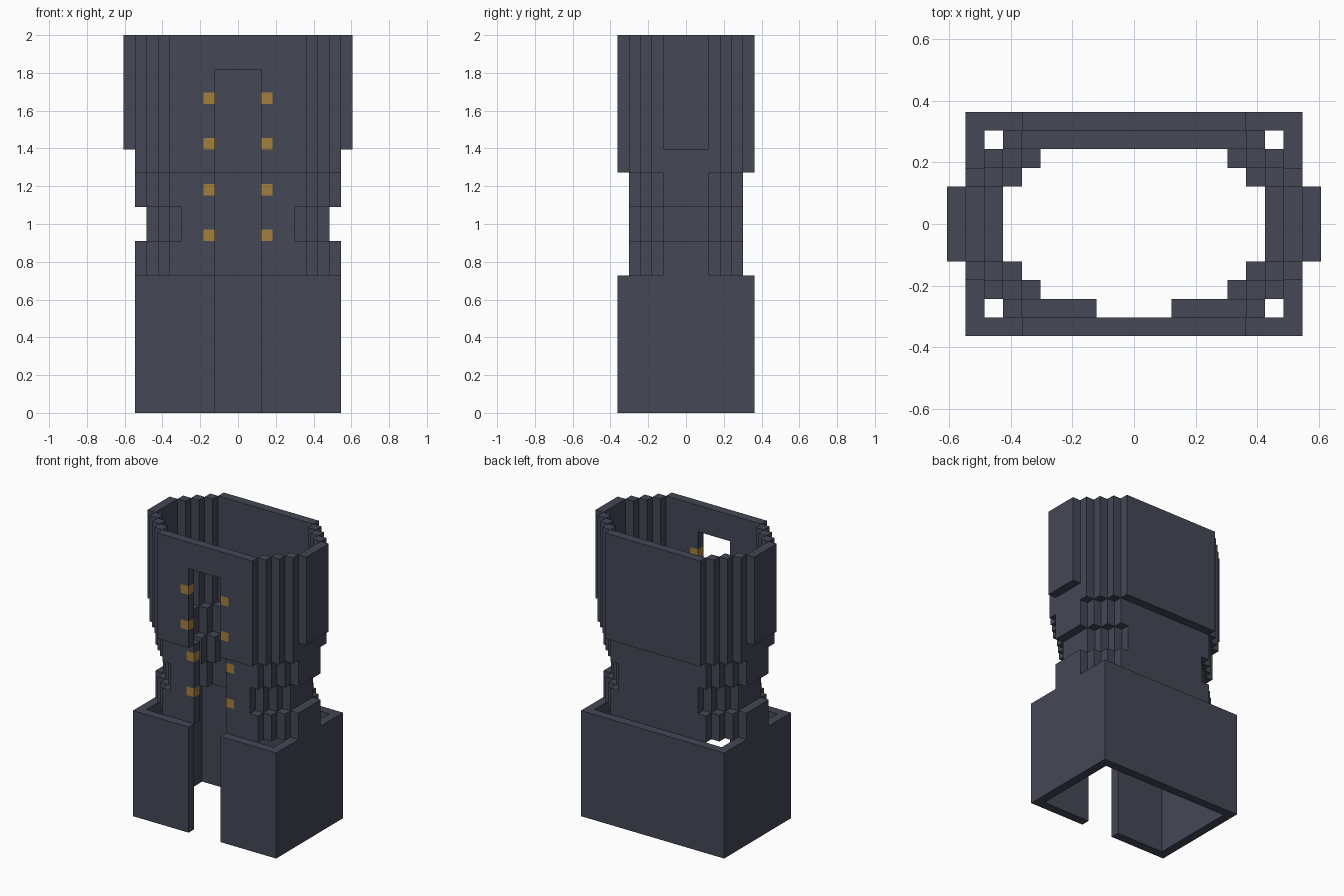
import bpy
import bmesh
from mathutils import Vector

cube = bpy.data.objects.get("Cube")
if cube:
    bpy.data.objects.remove(cube, do_unlink=True)

U = 2 / 33   # size of one block


def make_material(name, color):
    mat = bpy.data.materials.new(name)
    mat.use_nodes = True
    mat.diffuse_color = (*color, 1)
    bsdf = mat.node_tree.nodes["Principled BSDF"]
    bsdf.inputs["Base Color"].default_value = (*color, 1)
    bsdf.inputs["Roughness"].default_value = 0.9
    return mat


cloth = make_material("slate_cloth", (0.058, 0.065, 0.093))
gold = make_material("dull_gold", (0.37, 0.21, 0.048))


def box(xs, ys, zs):
    """Blocks filling a box, mirrored to all four sides."""
    cells = set()
    for x in range(*xs):
        for y in range(*ys):
            for z in range(*zs):
                cells |= {(a, b, z) for a in (x, -x - 1) for b in (y, -y - 1)}
    return cells


def stepped_ring(half_front, depth, zs, steps):
    """Flat front and back walls with corners stepping round to the sides."""
    cells = box((0, half_front), (depth - 1, depth), zs)
    for i in range(steps):
        x, y = half_front + i, depth - 2 - i
        cells |= box((x, x + 1), (y, y + 1), zs)
    return cells


# Open skirt: four walls, one block thick
skirt = box((0, 9), (5, 6), (0, 12)) | box((8, 9), (0, 6), (0, 12))

# Narrow middle, with a pinched waist between two bands
middle = set()
for zs in ((12, 15), (18, 21)):
    middle |= stepped_ring(6, 5, zs, 2) | box((8, 9), (0, 2), zs)
waist = stepped_ring(5, 5, (15, 18), 2) | box((7, 8), (0, 2), (15, 18))

# Wide chest, with a flap standing out on each side
chest = stepped_ring(6, 6, (21, 33), 3) | box((8, 9), (0, 2), (21, 23))
side_flaps = box((9, 10), (0, 2), (23, 33))

parts = {"skirt": skirt, "middle_bands": middle, "waist": waist,
         "chest": chest, "side_flaps": side_flaps}

# Front opening, closed at the collar
opening = {c for cells in parts.values() for c in cells
           if -2 <= c[0] < 2 and c[1] < -3 and c[2] < 30}
for cells in parts.values():
    cells -= opening
solid = set().union(*parts.values())

# Buttons: gold blocks beside the opening
button_rows = (15, 19, 23, 27)


def is_button(c):
    return c[0] in (-3, 2) and c[1] < -3 and c[2] in button_rows


def build(name, cells):
    """Mesh the exposed faces of the blocks and merge them into flat panels."""
    bm = bmesh.new()
    for cell in sorted(cells):
        center = Vector(cell) + Vector((0.5, 0.5, 0.5))
        for axis in range(3):
            for sign in (-1, 1):
                n = Vector((0, 0, 0))
                n[axis] = sign
                if tuple(int(a + b) for a, b in zip(cell, n)) in solid:
                    continue
                u = Vector((0, 0, 0))
                u[(axis + 1) % 3] = 0.5
                v = n.cross(u)
                mid = center + n * 0.5
                corners = (mid - u - v, mid + u - v, mid + u + v, mid - u + v)
                face = bm.faces.new([bm.verts.new(p * U) for p in corners])
                face.material_index = int(is_button(cell))
    bmesh.ops.remove_doubles(bm, verts=bm.verts, dist=U * 0.01)
    bmesh.ops.dissolve_limit(bm, angle_limit=0.01, verts=bm.verts,
                             edges=bm.edges, delimit={'MATERIAL'})
    mesh = bpy.data.meshes.new(name)
    bm.to_mesh(mesh)
    bm.free()
    mesh.materials.append(cloth)
    mesh.materials.append(gold)
    obj = bpy.data.objects.new(name, mesh)
    bpy.context.collection.objects.link(obj)


for part_name, part_cells in parts.items():
    build(part_name, part_cells)
